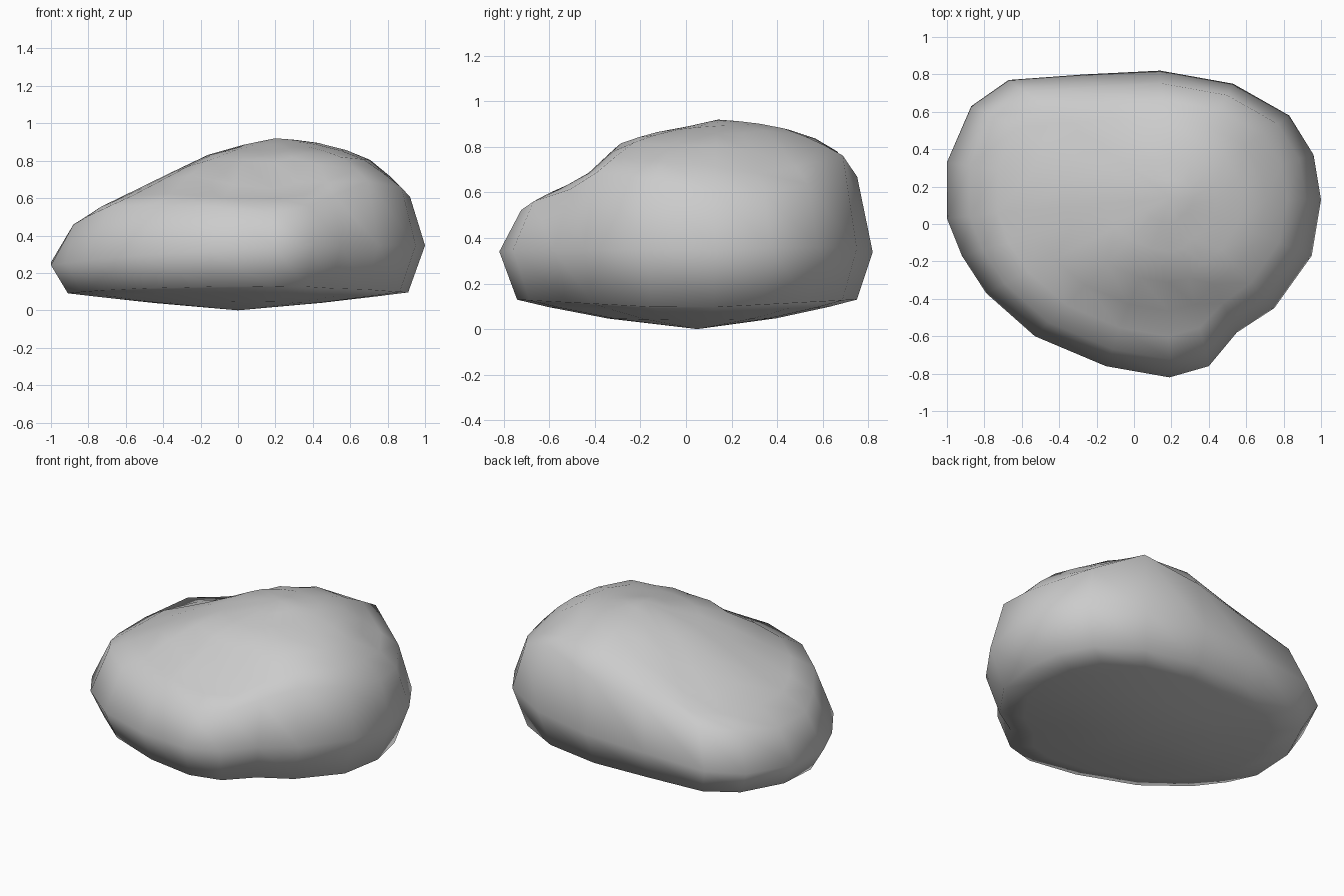
import bpy
import bmesh
from mathutils import Vector

cube = bpy.data.objects.get("Cube")
if cube:
    bpy.data.objects.remove(cube)

# Widest outline of the boulder, seen from above
RIM = [(.14, .82), (.53, .75), (.83, .58), (.96, .37), (1, .13), (.95, -.17),
       (.75, -.45), (.55, -.58), (.40, -.76), (.19, -.82), (-.15, -.76),
       (-.53, -.60), (-.79, -.37), (-.92, -.17), (-1, .03), (-1, .33),
       (-.87, .63), (-.67, .77), (-.26, .80)]
# Height profiles of the upper surface, across and along
ACROSS = [(-1, .3), (-.91, .44), (-.72, .57), (-.5, .67), (-.25, .8), (-.08, .87),
          (.24, .92), (.5, .89), (.72, .81), (.91, .64), (1, .35)]
ALONG = [(-.82, .33), (-.73, .52), (-.62, .6), (-.48, .63), (-.28, .84),
         (.17, .92), (.4, .9), (.6, .84), (.68, .79), (.76, .66), (.82, .33)]
# Shallow hollows at the two back corners: x, y, radius, depth
HOLLOWS = [(.8, .52, .36, .11), (-.35, .66, .48, .1)]
CROWN = Vector((.2, .14))
BASE = Vector((0, .05))


def profile(points, t):
    """Straight-line interpolation through the profile points."""
    for (a, za), (b, zb) in zip(points, points[1:]):
        if t <= b:
            return za + (zb - za) * max(0, (t - a) / (b - a))
    return points[-1][1]


def upper_height(x, y):
    """Blend both profiles into one rounded surface and press in the hollows."""
    floor, top = .3, .92
    f, s = profile(ACROSS, x), profile(ALONG, y)
    product = floor + (f - floor) * (s - floor) / (top - floor)
    z = (product + min(f, s)) / 2
    for hx, hy, radius, depth in HOLLOWS:
        d = ((x - hx) ** 2 + (y - hy) ** 2) / radius ** 2
        z -= depth * max(0, 1 - d) ** 1.5
    return z


def lower_height(x, y, scale):
    return (.1 + .06 * abs(y)) * scale ** 1.2


def ring(bm, scale, centre, height):
    verts = []
    for point in RIM:
        p = centre + (Vector(point) - centre) * scale
        verts.append(bm.verts.new((p.x, p.y, height(p.x, p.y))))
    return verts


bm = bmesh.new()
rings = []

# Shallow underside
for scale in (.45, .75, .91):
    rings.append(ring(bm, scale, BASE, lambda x, y: lower_height(x, y, scale)))
# Rim, a little lower on the right
rings.append(ring(bm, 1, BASE, lambda x, y: .29 + .05 * x + .05 * abs(y)))
# Domed top with its front shelf
for scale in (.9, .78, .64, .48, .3, .14):
    rings.append(ring(bm, scale, CROWN, upper_height))

count = len(RIM)
for low, high in zip(rings, rings[1:]):
    for i in range(count):
        j = (i + 1) % count
        bm.faces.new((low[i], low[j], high[j], high[i]))

# Close the bottom and crown with fans
bottom = bm.verts.new((BASE.x, BASE.y, 0))
peak = bm.verts.new((CROWN.x, CROWN.y, .92))
for i in range(count):
    j = (i + 1) % count
    bm.faces.new((bottom, rings[0][j], rings[0][i]))
    bm.faces.new((peak, rings[-1][i], rings[-1][j]))

# Soften the inner rings so the shelf flows into the dome
inner = [v for r in rings[5:] for v in r]
bmesh.ops.smooth_vert(bm, verts=inner, factor=.3,
                      use_axis_x=True, use_axis_y=True, use_axis_z=True)
bmesh.ops.recalc_face_normals(bm, faces=bm.faces[:])
for face in bm.faces:
    face.smooth = True

mesh = bpy.data.meshes.new("boulder")
bm.to_mesh(mesh)
bm.free()
boulder = bpy.data.objects.new("boulder", mesh)
bpy.context.collection.objects.link(boulder)

# Plain grey stone
stone = bpy.data.materials.new("grey_stone")
stone.use_nodes = True
grey = (.6, .6, .6, 1)
stone.diffuse_color = grey
shader = stone.node_tree.nodes["Principled BSDF"]
shader.inputs["Base Color"].default_value = grey
shader.inputs["Roughness"].default_value = .8
mesh.materials.append(stone)
